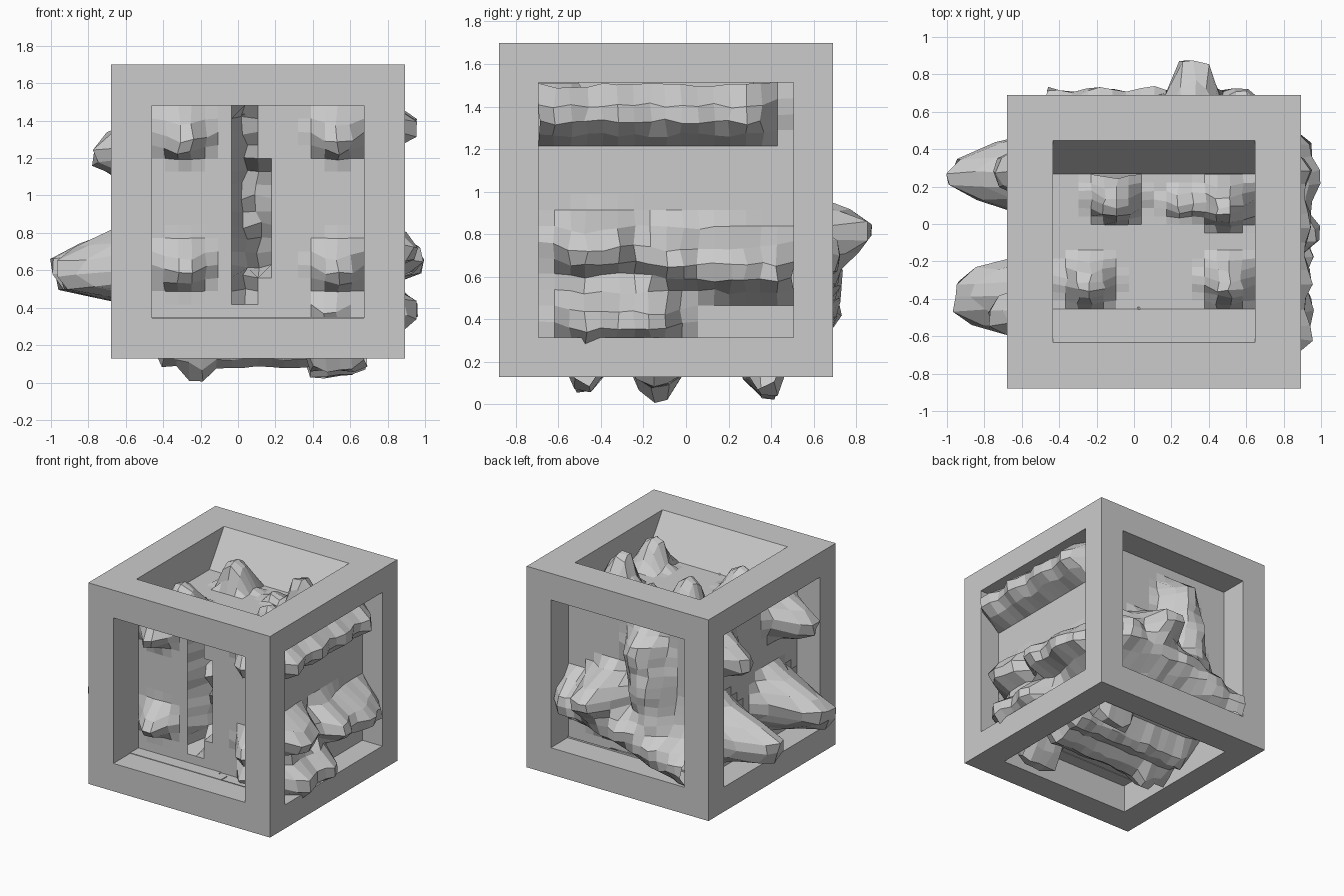
import bpy, bmesh, math, random
from mathutils import Vector

if "Cube" in bpy.data.objects:
    bpy.data.objects.remove(bpy.data.objects["Cube"])

random.seed(4)
CENTRE, HALF = Vector((0.107, -0.094, 0.914)), 0.785   # outer cube of the frame
N = 16                                                 # terrain cells per side
AXES = [Vector((1, 0, 0)), Vector((0, 1, 0)), Vector((0, 0, 1))]
frame = bmesh.new()


def finish(bm, name):
    me = bpy.data.meshes.new(name)
    bm.to_mesh(me)
    bm.free()
    bpy.context.collection.objects.link(bpy.data.objects.new(name, me))


def seg_distance(p, a, b):
    """Distance from p to the segment a-b, and the length along it."""
    ab = b - a
    t = max(0, min(1, (p - a).dot(ab) / ab.length_squared)) if ab.length > 0 else 0
    return (p - a - ab * t).length, t * ab.length


def side(name, n_axis, sign, depth, half, radius, lean, bumps, inset=0, slot=False, wave=0.05):
    """One cube side: flat ring, recess walls, and a floor pulled out into rocks.
    A bump is (u, v, height) for a peak or (u, v, u2, v2, height) for a ridge."""
    ua, va = [i for i in range(3) if i != n_axis]
    e_u, e_v, e_n = AXES[ua], AXES[va], AXES[n_axis]
    flip = e_u.cross(e_v).dot(e_n) * sign < 0
    mid = CENTRE - e_n * CENTRE[n_axis]

    def quad(bm, vs):
        f = bm.faces.new(vs)
        if flip:
            f.normal_flip()

    # ring and walls
    loops = []
    for hu, hv, d in ((HALF, HALF, CENTRE[n_axis] + sign * HALF),
                      (half, half, CENTRE[n_axis] + sign * HALF),
                      (half, half - inset, depth)):
        loops.append([frame.verts.new(mid + e_u * hu * a + e_v * hv * b + e_n * d)
                      for a, b in ((-1, -1), (1, -1), (1, 1), (-1, 1))])
    for a, b in zip(loops, loops[1:]):
        for i in range(4):
            j = (i + 1) % 4
            quad(frame, (a[i], a[j], b[j], b[i]))

    # rocky floor
    bm = bmesh.new()
    rows = []
    for j in range(N + 1):
        row = []
        for i in range(N + 1):
            p = mid + e_u * half * (2 * i / N - 1) + e_v * (half - inset) * (2 * j / N - 1)
            h = shift = 0
            for bump in bumps:
                start = e_u * bump[0] + e_v * bump[1]
                end = e_u * bump[-3] + e_v * bump[-2]
                dist, along = seg_distance(p, start, end)
                r = radius + max(0, bump[-1] - 0.35) * 0.3
                if bump[-1] < 0.1:
                    r *= 0.6
                if dist < r:
                    f = min(1, 1.15 * (1 - (dist / r) ** 2) ** 1.3)
                    f *= 1 - wave + wave * math.cos(along * 21)
                    if bump[-1] * f > h:
                        h, shift = bump[-1] * f, lean * f
            jitter = 0.012 if h > 0.04 else 0
            if jitter:
                h *= random.uniform(0.93, 1)
            # narrow broken trench
            if slot and 2 <= j <= 15 and (i == 7 or (i == 8 and 4 <= j <= 11)):
                h, jitter = -random.uniform(0.12, 0.3), 0.02
            p += e_u * random.uniform(-jitter, jitter)
            p += e_v * (shift + random.uniform(-jitter, jitter)) + e_n * (depth + sign * h)
            row.append(bm.verts.new(p))
        rows.append(row)
    for j in range(N):
        for i in range(N):
            quad(bm, (rows[j][i], rows[j][i + 1], rows[j + 1][i + 1], rows[j + 1][i]))
    finish(bm, name)


# front: four knobs around a vertical trench
knobs = [(x, z, 0.17) for x in (-0.29, 0.53) for z in (0.63, 1.33)]
side("front_terrain", 1, -1, -0.57, 0.568, 0.15, -0.05, knobs + [(0.48, 0.4, 0.08)], slot=True)

# right: three stacked wavy ridges
side("right_terrain", 0, 1, 0.72, 0.6, 0.17, -0.04, [
    (-0.60, 1.39, 0.28, 1.39, 0.24),
    (-0.48, 0.75, -0.36, 0.75, 0.25),
    (-0.06, 0.70, 0.40, 0.66, 0.29),
    (-0.46, 0.41, -0.16, 0.42, 0.25)], wave=0.1)

# top: four knobs, sloped front and back recess walls
side("top_terrain", 2, 1, 1.43, 0.54, 0.155, -0.04, [
    (-0.10, 0.15, 0.23), (0.49, 0.12, 0.26), (0.25, 0.12, 0.08),
    (-0.24, -0.30, 0.18), (0.51, -0.30, 0.21)], inset=0.18)

# left: four long rocks
side("left_terrain", 0, -1, -0.48, 0.593, 0.19, -0.04, [
    (0.26, 0.63, 0.53), (0.28, 1.24, 0.28),
    (-0.48, 1.26, 0.31), (-0.42, 0.63, -0.36, 0.66, 0.50)])

# back: upright rib, spike, and a slanting ridge
side("back_terrain", 1, 1, 0.47, 0.577, 0.20, 0.01, [
    (0.00, 1.20, -0.10, 0.65, 0.21), (0.32, 0.80, 0.42),
    (0.58, 0.70, 0.10, 0.60, 0.27), (0.10, 0.60, -0.42, 0.42, 0.27)])

# underside: one long smooth ridge with smaller rocks at the sides
side("bottom_terrain", 2, -1, 0.35, 0.578, 0.17, 0.01, [
    (-0.20, -0.16, 0.36), (-0.35, -0.16, 0.60, -0.16, 0.28),
    (-0.35, 0.04, 0.60, 0.04, 0.22),
    (0.45, 0.36, 0.62, 0.36, 0.33), (0.45, -0.48, 0.62, -0.48, 0.30)], wave=0.01)

# frame
bmesh.ops.remove_doubles(frame, verts=frame.verts, dist=1e-4)
finish(frame, "cube_frame")
